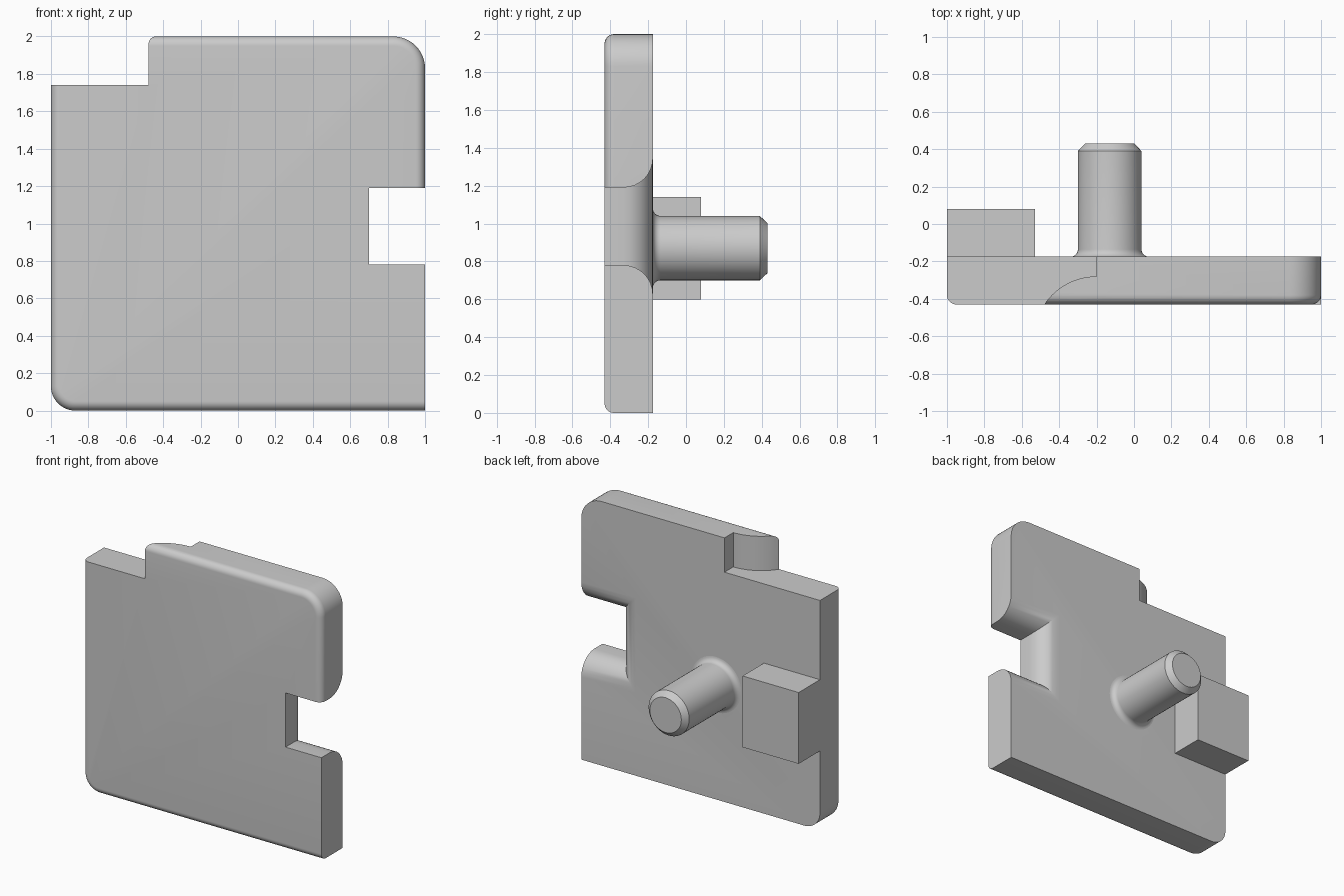
import bpy, bmesh
from math import cos, sin, radians
from mathutils import Matrix

cube = bpy.data.objects.get("Cube")
if cube:
    bpy.data.objects.remove(cube, do_unlink=True)

FRONT, BACK = -0.43, -0.175          # plate faces along y
NOTCH_X, NOTCH_LOW, NOTCH_HIGH = 0.70, 0.78, 1.19

grey = bpy.data.materials.new("plain grey")
grey.use_nodes = True
grey.diffuse_color = (0.6, 0.6, 0.6, 1)
grey.node_tree.nodes["Principled BSDF"].inputs["Base Color"].default_value = (0.6, 0.6, 0.6, 1)


def arc(cx, cy, r, start, end, steps=12):
    angles = [radians(start + (end - start) * i / steps) for i in range(steps + 1)]
    return [(cx + r * cos(a), cy + r * sin(a)) for a in angles]


def prism(points, offset):
    """Closed solid made by sweeping a flat outline along an offset."""
    bm = bmesh.new()
    face = bm.faces.new([bm.verts.new(p) for p in points])
    top = bmesh.ops.extrude_face_region(bm, geom=[face])["geom"]
    moved = [v for v in top if isinstance(v, bmesh.types.BMVert)]
    bmesh.ops.translate(bm, verts=moved, vec=offset)
    bmesh.ops.recalc_face_normals(bm, faces=bm.faces)
    return bm


def make_object(name, bm):
    mesh = bpy.data.meshes.new(name)
    bm.to_mesh(mesh)
    bm.free()
    obj = bpy.data.objects.new(name, mesh)
    mesh.materials.append(grey)
    bpy.context.collection.objects.link(obj)
    return obj


def activate(obj):
    bpy.ops.object.select_all(action='DESELECT')
    obj.select_set(True)
    bpy.context.view_layer.objects.active = obj


def round_edges(bm, y, radius, rule):
    edges = []
    for e in bm.edges:
        a, b = (v.co for v in e.verts)
        if abs(a.y - y) < 1e-4 and abs(b.y - y) < 1e-4 and rule((a + b) / 2):
            edges.append(e)
    bmesh.ops.bevel(bm, geom=edges, offset=radius, offset_type='OFFSET', segments=8,
                    profile=0.5, affect='EDGES', clamp_overlap=False)


def in_notch(p):
    return NOTCH_X - 0.01 < p.x < 0.99 and NOTCH_LOW - 0.01 < p.z < NOTCH_HIGH + 0.01


def on_rounded_rim(p):
    return not in_notch(p) and not (p.x > 0.99 and p.z < NOTCH_LOW)


# Plate outline with two round corners and a side notch
outline = [(1, 0), (1, NOTCH_LOW), (NOTCH_X, NOTCH_LOW), (NOTCH_X, NOTCH_HIGH), (1, NOTCH_HIGH)]
outline += arc(0.83, 1.83, 0.17, 0, 90)
outline += [(-1, 2)]
outline += arc(-0.87, 0.13, 0.13, 180, 270)
bm = prism([(x, FRONT, z) for x, z in outline], (0, BACK - FRONT, 0))
round_edges(bm, FRONT, 0.05, on_rounded_rim)
round_edges(bm, BACK, 0.155, in_notch)
plate = make_object("plate", bm)

# Corner step with a curved wall
step = arc(-0.2, -0.616, 0.336, 90, 151, 16) + [(-1.2, -0.453), (-1.2, -0.1), (-0.2, -0.1)]
cutter = make_object("step_cutter", prism([(x, y, 1.74) for x, y in step], (0, 0, 0.4)))
cutter.hide_render = True
activate(plate)
cut = plate.modifiers.new("corner step", 'BOOLEAN')
cut.operation = 'DIFFERENCE'
cut.solver = 'EXACT'
cut.object = cutter
bpy.ops.object.modifier_apply(modifier=cut.name)
bpy.data.objects.remove(cutter, do_unlink=True)

# Square block on the back
bm = bmesh.new()
bmesh.ops.create_cube(bm, size=1, matrix=Matrix.Translation((-0.765, -0.0475, 0.87))
                      @ Matrix.Diagonal((0.47, 0.255, 0.54, 1)))
block = make_object("back_block", bm)

# Round pin with a flared foot and a chamfered tip, turned about y
flare = arc(0.21, BACK + 0.04, 0.04, 270, 180, 6)
profile = [(0, BACK)] + flare + [(0.17, 0.39), (0.132, 0.43), (0, 0.43)]
bm = bmesh.new()
verts = [bm.verts.new((r, y, 0)) for r, y in profile]
chain = [bm.edges.new(pair) for pair in zip(verts, verts[1:])]
bmesh.ops.spin(bm, geom=verts + chain, cent=(0, 0, 0), axis=(0, 1, 0),
               angle=radians(360), steps=48)
bmesh.ops.remove_doubles(bm, verts=bm.verts, dist=1e-4)
bmesh.ops.recalc_face_normals(bm, faces=bm.faces)
bmesh.ops.translate(bm, verts=bm.verts, vec=(-0.13, 0, 0.87))
pin = make_object("pin", bm)

for obj in (plate, pin):
    activate(obj)
    bpy.ops.object.shade_smooth_by_angle(angle=radians(30))
